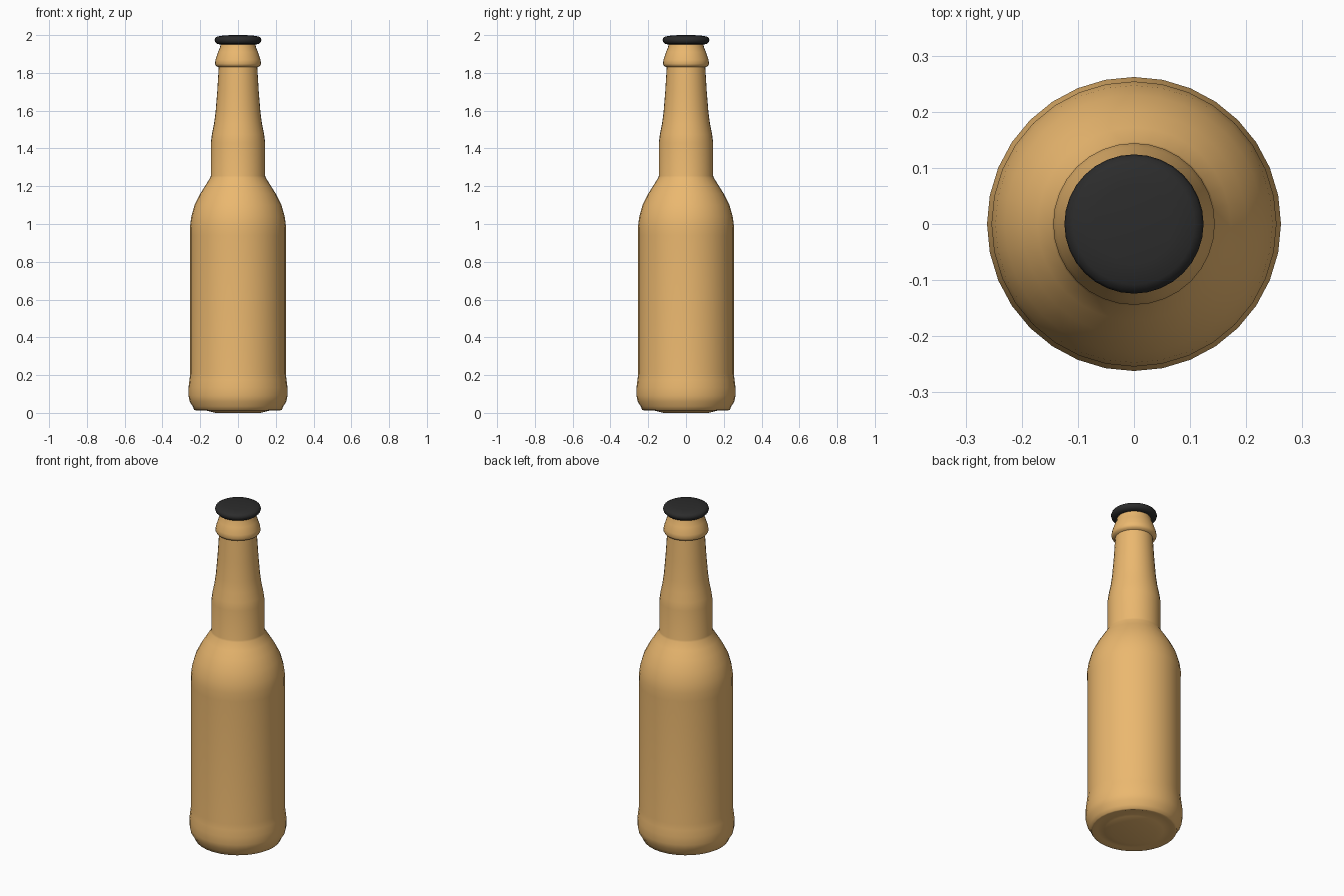
import bpy, bmesh, math

if "Cube" in bpy.data.objects:
    bpy.data.objects.remove(bpy.data.objects["Cube"])

SIDES = 32


def material(name, color):
    m = bpy.data.materials.new(name)
    m.diffuse_color = color
    m.use_nodes = True
    m.node_tree.nodes["Principled BSDF"].inputs["Base Color"].default_value = m.diffuse_color
    return m


def lathe(name, profile, mat, angle):
    """Revolve (radius, height) points around z; the ends close on the axis."""
    bm = bmesh.new()
    verts = [bm.verts.new((r, 0, z)) for r, z in profile]
    edges = [bm.edges.new(pair) for pair in zip(verts, verts[1:])]
    bmesh.ops.spin(bm, geom=verts + edges, cent=(0, 0, 0), axis=(0, 0, 1),
                   angle=2 * math.pi, steps=SIDES)
    bmesh.ops.remove_doubles(bm, verts=bm.verts, dist=0.0005)
    bmesh.ops.recalc_face_normals(bm, faces=bm.faces)
    mesh = bpy.data.meshes.new(name)
    bm.to_mesh(mesh)
    bm.free()
    obj = bpy.data.objects.new(name, mesh)
    bpy.context.collection.objects.link(obj)
    mesh.materials.append(mat)
    bpy.ops.object.select_all(action='DESELECT')
    obj.select_set(True)
    bpy.context.view_layer.objects.active = obj
    bpy.ops.object.shade_smooth_by_angle(angle=math.radians(angle))
    return obj


amber = material("amber_glass", (0.83, 0.48, 0.16, 1))
black = material("black_cap", (0.025, 0.025, 0.025, 1))

# Bottle: recessed base, heel, straight body, shoulder, stepped neck, lip
bottle_profile = [
    (0, 0.002), (0.12, 0.0), (0.16, 0.01), (0.20, 0.02), (0.222, 0.013),
    (0.232, 0.016), (0.24, 0.035), (0.256, 0.06), (0.262, 0.09), (0.262, 0.135),
    (0.257, 0.175), (0.253, 0.21), (0.253, 0.94), (0.254, 0.99),
    (0.247, 1.04), (0.230, 1.10), (0.200, 1.16), (0.172, 1.205), (0.147, 1.245),
    (0.144, 1.255), (0.144, 1.43), (0.138, 1.475), (0.127, 1.53), (0.119, 1.59),
    (0.110, 1.70), (0.102, 1.83), (0.116, 1.836), (0.122, 1.848),
    (0.119, 1.87), (0.106, 1.91), (0.095, 1.935), (0.092, 1.955), (0, 1.955),
]
lathe("bottle", bottle_profile, amber, 60)

# Cap: thin rounded disc with a slightly domed top
cap_profile = [
    (0, 1.95), (0.095, 1.95), (0.112, 1.954), (0.121, 1.964), (0.124, 1.975),
    (0.120, 1.986), (0.108, 1.993), (0.07, 1.999), (0, 2.0),
]
lathe("cap", cap_profile, black, 60)
